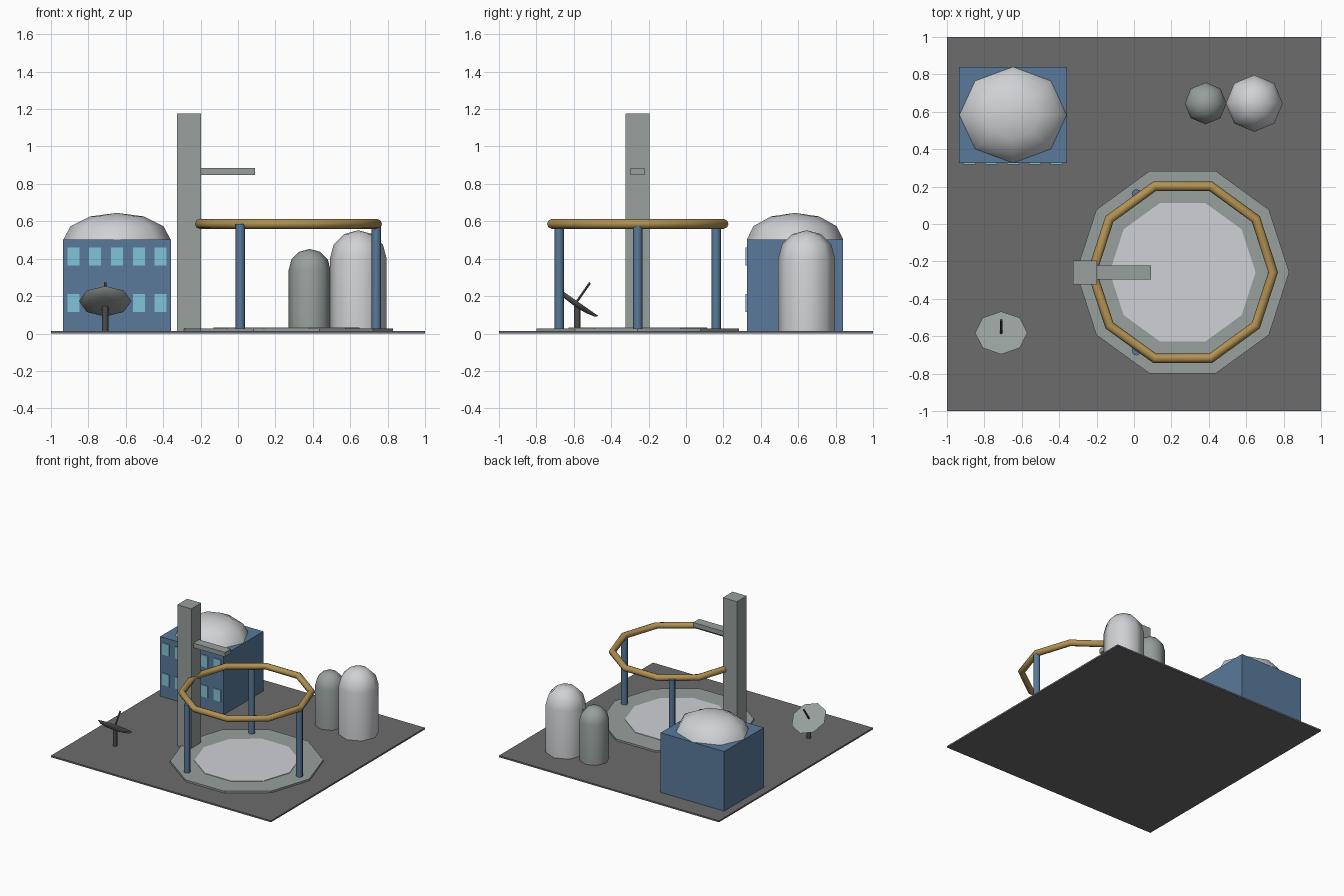
import bpy
import bmesh
from math import radians, cos, sin, pi
from mathutils import Matrix, Vector

if "Cube" in bpy.data.objects:
    bpy.data.objects.remove(bpy.data.objects["Cube"], do_unlink=True)


def material(name, r, g, b):
    m = bpy.data.materials.new(name)
    m.use_nodes = True
    m.diffuse_color = (r, g, b, 1)
    m.node_tree.nodes["Principled BSDF"].inputs["Base Color"].default_value = (r, g, b, 1)
    return m


asphalt = material("asphalt grey", 0.15, 0.15, 0.15)
concrete = material("concrete grey", 0.31, 0.35, 0.335)
white = material("off white", 0.63, 0.64, 0.66)
blue = material("steel blue", 0.10, 0.195, 0.325)
glass = material("window cyan", 0.22, 0.56, 0.69)
gold = material("ochre", 0.45, 0.285, 0.085)
dark = material("dark metal", 0.075, 0.075, 0.075)


def finish(bm, name, mat, smooth=False):
    bmesh.ops.recalc_face_normals(bm, faces=bm.faces)
    mesh = bpy.data.meshes.new(name)
    bm.to_mesh(mesh)
    bm.free()
    mesh.materials.append(mat)
    ob = bpy.data.objects.new(name, mesh)
    bpy.context.collection.objects.link(ob)
    if smooth:
        bpy.ops.object.select_all(action="DESELECT")
        ob.select_set(True)
        bpy.context.view_layer.objects.active = ob
        bpy.ops.object.shade_smooth_by_angle(angle=radians(50))
    return ob


def box(name, mat, x, y, z):
    """Box spanning the given (low, high) pairs."""
    bm = bmesh.new()
    bmesh.ops.create_cube(bm, size=1)
    for v in bm.verts:
        v.co = [a + (b - a) * (c + 0.5) for (a, b), c in zip((x, y, z), v.co)]
    return finish(bm, name, mat)


def lathe(name, mat, profile, sides, place, smooth=True):
    """Turn (radius, height) points about z, then move by the matrix."""
    bm = bmesh.new()
    rings = []
    for r, z in profile:
        n = sides if r > 0 else 1
        rings.append([bm.verts.new((r * cos(2 * pi * i / sides), r * sin(2 * pi * i / sides), z))
                      for i in range(n)])
    for low, high in zip(rings, rings[1:]):
        for i in range(sides):
            j = (i + 1) % sides
            quad = [low[i % len(low)], low[j % len(low)], high[j % len(high)], high[i % len(high)]]
            bm.faces.new(list(dict.fromkeys(quad)))
    for ring in (rings[0], rings[-1]):
        if len(ring) > 1:
            bm.faces.new(ring)
    bm.transform(place)
    return finish(bm, name, mat, smooth)


def at(x, y, z=0.0):
    return Matrix.Translation((x, y, z))


def dome(radius, height, base=0.0):
    """Quarter ellipse from rim to pole in three steps."""
    arc = [(radius * cos(radians(a)), base + height * sin(radians(a))) for a in (0, 30, 60)]
    return arc + [(0, base + height)]


GROUND = 0.013

# Ground slab
box("ground", asphalt, (-1, 1), (-1, 1), (0, GROUND))

# Landing pad, support legs and ring
cx, cy = 0.26, -0.258
lathe("pad_base", concrete, [(0.57, GROUND), (0.57, 0.028)], 10, at(cx, cy), False)
lathe("pad_centre", white, [(0.39, 0.02), (0.39, 0.032)], 10, at(cx, cy), False)
for i in range(3):
    a = 2 * pi * i / 3
    lathe("ring_leg", blue, [(0.025, 0.02), (0.025, 0.585)], 8,
          at(cx - 0.005 + 0.485 * cos(a), cy + 0.485 * sin(a)))

bm = bmesh.new()
tube, turns = 8, 10
grid = [[bm.verts.new(((0.484 + 0.026 * cos(2 * pi * k / tube)) * cos(2 * pi * i / turns) + cx,
                       (0.484 + 0.026 * cos(2 * pi * k / tube)) * sin(2 * pi * i / turns) + cy,
                       0.586 + 0.026 * sin(2 * pi * k / tube)))
         for k in range(tube)] for i in range(turns)]
for i in range(turns):
    for k in range(tube):
        n, m = (i + 1) % turns, (k + 1) % tube
        bm.faces.new((grid[i][k], grid[n][k], grid[n][m], grid[i][m]))
finish(bm, "ring", gold, True)

# Tower with service arm
box("tower", concrete, (-0.325, -0.198), (-0.323, -0.196), (GROUND, 1.175))
box("tower_arm", concrete, (-0.2, 0.09), (-0.298, -0.222), (0.847, 0.884))

# Building with domed roof and two rows of front windows
box("building", blue, (-0.935, -0.358), (0.325, 0.84), (GROUND, 0.503))
lathe("roof_dome", white, dome(0.257, 0.142), 8,
      at(-0.647, 0.583, 0.503) @ Matrix.Diagonal((1.115, 1, 1, 1)))
for row in (0.163, 0.411):
    for col in range(5):
        x = -0.647 + (col - 2) * 0.1165
        box("window", glass, (x - 0.032, x + 0.032), (0.318, 0.326), (row - 0.048, row + 0.048))

# Storage tanks
lathe("large_tank", white, [(0.152, GROUND)] + dome(0.152, 0.152, 0.4), 8, at(0.643, 0.645))
lathe("small_tank", concrete, [(0.112, GROUND)] + dome(0.112, 0.112, 0.34), 8, at(0.383, 0.645))

# Tilted dish on a post, with feed rod
tilt = at(-0.71, -0.582, 0.173) @ Matrix.Rotation(radians(-35), 4, "X")
bowl = [(r, -z) for r, z in dome(0.14, 0.03)]
lathe("dish", concrete, bowl, 8, tilt)
lathe("dish_rod", dark, [(0.007, -0.01), (0.007, 0.12)], 6, tilt)
lathe("dish_post", dark, [(0.017, GROUND), (0.017, 0.15)], 8, at(-0.71, -0.582))
